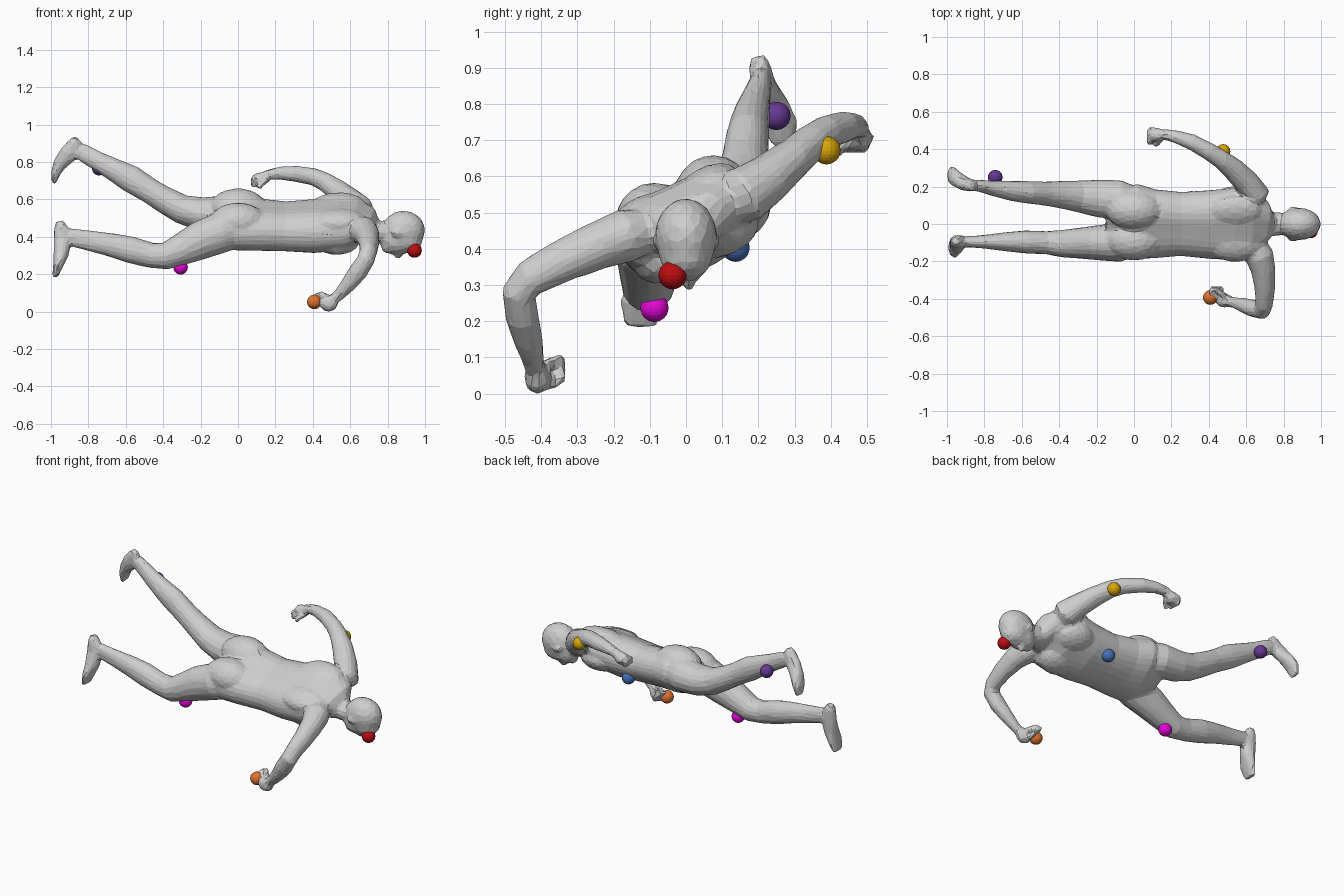
import bpy, bmesh, math
from mathutils import Vector, Matrix

LAT = Vector((0, 0.91, 0.42))     # sideways axis of the rolled torso
BACK = Vector((0, -0.42, 0.91))   # direction the back faces
Y = Vector((0, 1, 0))
ROLL = math.radians(25)


def material(name, rgb):
    m = bpy.data.materials.new(name)
    m.diffuse_color = (*rgb, 1)
    return m


def loft(bm, rows, side, n=16, power=1, groove=0):
    """Tube through rows of (x, y, z, half width along side, half depth)."""
    pts = [Vector(r[:3]) for r in rows]
    rings = []
    for i, r in enumerate(rows):
        t = (pts[min(i + 1, len(pts) - 1)] - pts[max(i - 1, 0)]).normalized()
        u = (side - t * side.dot(t)).normalized()
        v = t.cross(u)
        ring = []
        for k in range(n):
            c, s = math.cos(k * math.tau / n), math.sin(k * math.tau / n)
            cut = 1 - groove * max(0, s) ** 16
            c = math.copysign(abs(c) ** power, c)
            s = math.copysign(abs(s) ** power, s)
            ring.append(bm.verts.new(pts[i] + u * r[3] * c + v * r[4] * s * cut))
        rings.append(ring)
    for a, b in zip(rings, rings[1:]):
        for k in range(n):
            bm.faces.new((a[k], a[(k + 1) % n], b[(k + 1) % n], b[k]))
    bm.faces.new(rings[0][::-1])
    bm.faces.new(rings[-1])


def blob(bm, pos, radii, roll=0):
    bmesh.ops.create_icosphere(bm, subdivisions=3, radius=1, matrix=Matrix.Translation(pos)
                               @ Matrix.Rotation(roll, 4, 'X') @ Matrix.Diagonal((*radii, 1)))


bm = bmesh.new()

# Torso and neck
loft(bm, [(-.15, .02, .465, .07, .05), (-.09, .017, .465, .16, .095), (0, .015, .475, .212, .125),
          (.1, 0, .465, .194, .12), (.25, 0, .456, .178, .116), (.4, -.003, .457, .19, .126),
          (.55, 0, .473, .203, .122), (.63, 0, .483, .198, .102), (.69, 0, .468, .135, .08),
          (.735, 0, .43, .064, .058), (.83, 0, .42, .056, .054)], LAT, 32, .9, .08)

# Buttocks, shoulder blades and chest muscles
for s in (-1, 1):
    blob(bm, Vector((.0, .012, .475)) + LAT * .09 * s + BACK * .05, (.15, .105, .1), ROLL)
    blob(bm, Vector((.54, 0, .475)) + LAT * .1 * s + BACK * .065, (.14, .09, .053), ROLL)
    blob(bm, Vector((.53, 0, .475)) + LAT * .085 * s - BACK * .07, (.12, .1, .065), ROLL)

# Head: skull, forehead, jaw, chin, nose and ears
blob(bm, (.885, 0, .435), (.115, .086, .105))
blob(bm, (.9, 0, .385), (.088, .074, .073))
blob(bm, (.85, 0, .385), (.095, .07, .08))
blob(bm, (.8, 0, .345), (.034, .04, .034))
blob(bm, (.855, .008, .305), (.028, .017, .022))
for s in (-1, 1):
    blob(bm, (.85, .081 * s, .42), (.032, .012, .02))

# Lower leg of the pair, with its foot
loft(bm, [(.1, -.075, .46, .03, .03), (.04, -.085, .44, .075, .08), (-.08, -.1, .427, .104, .11),
          (-.2, -.1, .382, .093, .104),
          (-.3, -.103, .334, .082, .086), (-.39, -.105, .296, .073, .073), (-.47, -.1, .302, .062, .068),
          (-.58, -.096, .332, .062, .072), (-.68, -.095, .357, .052, .064), (-.8, -.095, .38, .037, .055),
          (-.88, -.095, .395, .03, .05), (-.95, -.095, .41, .03, .04)], Y)
loft(bm, [(-.955, -.09, .484, .024, .022), (-.948, -.092, .45, .034, .036), (-.938, -.095, .39, .037, .05),
          (-.945, -.11, .31, .048, .042), (-.96, -.125, .25, .059, .028), (-.98, -.125, .183, .046, .014)], Y)

# Raised leg, with its foot
loft(bm, [(.1, .08, .5, .03, .03), (.04, .1, .515, .08, .08), (-.08, .13, .52, .105, .1),
          (-.2, .137, .522, .1, .09),
          (-.3, .148, .547, .085, .079), (-.39, .157, .596, .074, .072), (-.47, .162, .645, .065, .068),
          (-.57, .17, .708, .06, .074), (-.66, .178, .757, .054, .062), (-.75, .19, .805, .042, .052),
          (-.83, .205, .85, .032, .048), (-.9, .21, .88, .028, .035)], Y)
loft(bm, [(-.862, .2, .93, .022, .02), (-.874, .204, .9, .032, .037), (-.905, .214, .845, .036, .05),
          (-.952, .243, .79, .045, .038), (-.975, .262, .74, .051, .025), (-.985, .268, .686, .034, .012)], Y)

# Bent arm reaching down
loft(bm, [(.6, -.05, .46, .03, .03), (.64, -.1, .45, .065, .06), (.67, -.17, .435, .078, .075),
          (.69, -.24, .41, .067, .067),
          (.7, -.34, .367, .055, .06), (.697, -.43, .32, .046, .053), (.685, -.463, .28, .048, .047),
          (.64, -.452, .21, .052, .046), (.59, -.435, .145, .042, .04), (.535, -.42, .085, .031, .029),
          (.49, -.41, .05, .03, .03)], Vector((1, 0, .3)))

# Bent arm reaching back
loft(bm, [(.57, .03, .5, .03, .03), (.62, .1, .525, .066, .06), (.65, .165, .55, .08, .075),
          (.6, .225, .592, .069, .068),
          (.53, .295, .65, .056, .061), (.46, .35, .697, .051, .051), (.4, .388, .722, .047, .047),
          (.31, .438, .737, .044, .043), (.22, .468, .74, .035, .034), (.165, .478, .732, .029, .029),
          (.12, .475, .71, .03, .03)], Vector((0, .5, -1)))

# Half-closed hands: palm plus four curled fingers and a thumb each
blob(bm, (.485, -.41, .043), (.05, .038, .044))
blob(bm, (.116, .478, .706), (.047, .038, .038))
for k in range(4):
    d = k * .02
    loft(bm, [(.49 - d, -.41, .03 + d / 2, .015, .015), (.47 - d, -.365, .025 + d, .015, .015),
              (.465 - d * .7, -.335, .05 + d * .7, .014, .014)], Vector((1, 0, 0)), 8)
    loft(bm, [(.12 - d * .4, .48 + d / 2, .715, .015, .015), (.078, .435 + d, .705 - d / 4, .015, .015),
              (.085, .43 + d, .665, .014, .014)], Y, 8)
loft(bm, [(.5, -.4, .07, .015, .015), (.46, -.37, .09, .015, .015), (.44, -.34, .1, .013, .013)], Y, 8)
loft(bm, [(.15, .46, .7, .015, .015), (.13, .43, .68, .015, .015), (.11, .42, .66, .013, .013)], Y, 8)

bmesh.ops.recalc_face_normals(bm, faces=bm.faces)
mesh = bpy.data.meshes.new("body_parts")
bm.to_mesh(mesh)
bm.free()
body = bpy.data.objects.new("body", mesh)
bpy.context.collection.objects.link(body)

# Fuse the parts into one skin, then facet it
fuse = body.modifiers.new("fuse", 'REMESH')
fuse.mode, fuse.voxel_size = 'VOXEL', .009
soft = body.modifiers.new("soften", 'SMOOTH')
soft.factor, soft.iterations = .5, 10
facet = body.modifiers.new("facet", 'DECIMATE')
facet.ratio = .045
deps = bpy.context.evaluated_depsgraph_get()
skin = bpy.data.meshes.new_from_object(body.evaluated_get(deps))
body.modifiers.clear()
body.data = skin
skin.name = "body"
skin.materials.clear()
skin.materials.append(material("light_grey", (.62, .62, .62)))
skin.shade_flat()

# Coloured marker balls
for name, rgb, pos in (
        ("red", (.5, .004, .006), (.944, -.037, .327)),
        ("orange", (.75, .17, .03), (.408, -.393, .052)),
        ("yellow", (.7, .38, .003), (.476, .388, .672)),
        ("purple", (.13, .04, .29), (-.742, .25, .767)),
        ("magenta", (.8, .002, .7), (-.307, -.087, .237)),
        ("blue", (.06, .16, .47), (.308, .137, .403))):
    bpy.ops.mesh.primitive_ico_sphere_add(subdivisions=3, radius=.039, location=pos)
    ball = bpy.context.object
    ball.name = name + "_marker"
    ball.data.materials.append(material(name, rgb))
    ball.data.shade_flat()
